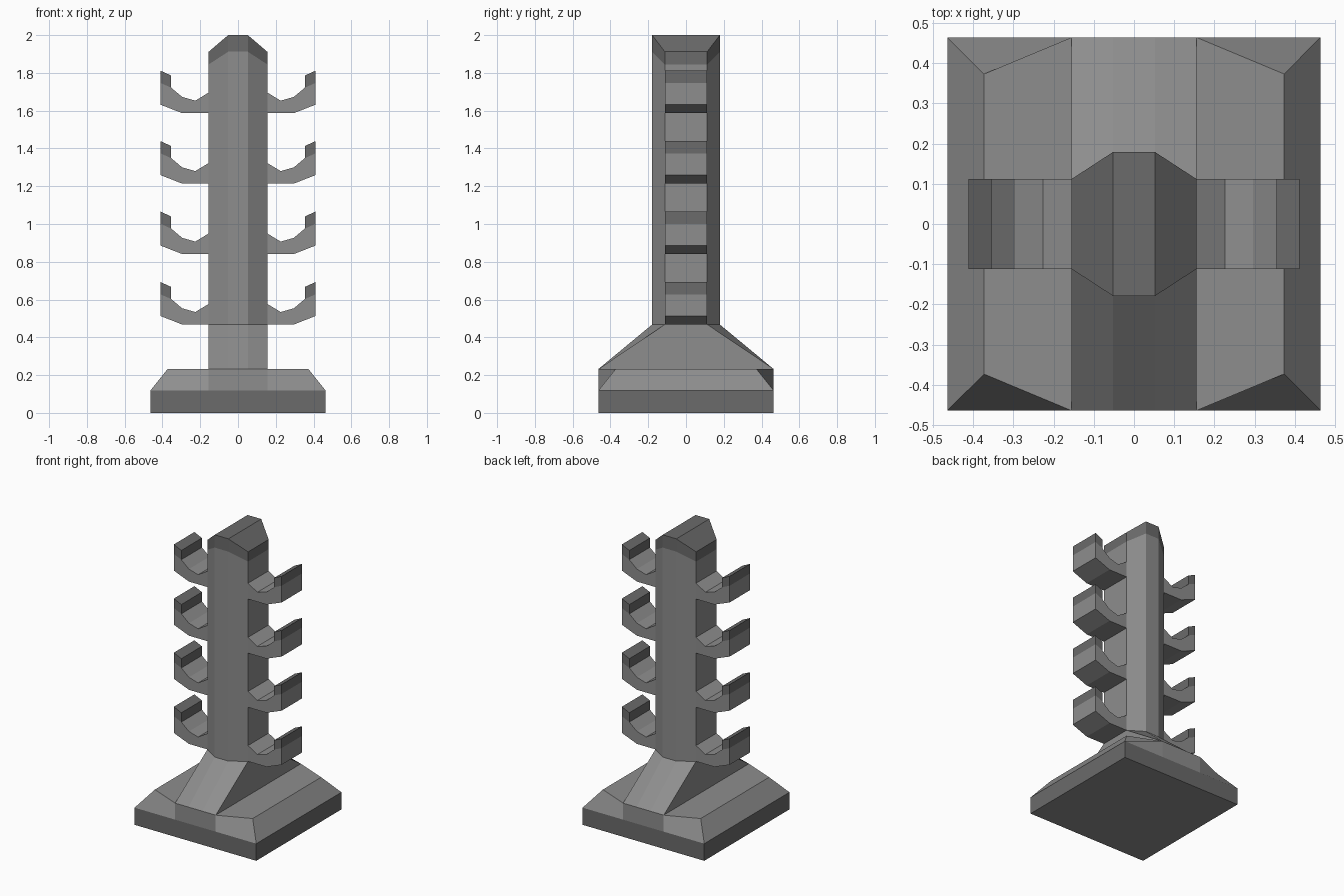
import bpy

if "Cube" in bpy.data.objects:
    bpy.data.objects.remove(bpy.data.objects["Cube"])


def material(name, v):
    m = bpy.data.materials.new(name)
    m.diffuse_color = (v, v, v, 1)
    m.use_nodes = True
    m.node_tree.nodes["Principled BSDF"].inputs["Base Color"].default_value = m.diffuse_color
    return m


BODY = material("mid_grey", 0.27)
DARK = material("dark_grey", 0.145)


def ring(quadrant):
    """Mirror the +x +y corner points (x, y, z) into a full counter-clockwise ring."""
    q, r = quadrant, quadrant[::-1]
    return (q + [(-x, y, z) for x, y, z in r]
            + [(-x, -y, z) for x, y, z in q]
            + [(x, -y, z) for x, y, z in r])


def make_object(name, verts, faces, dark=()):
    """Mesh object; faces whose index is in dark get the darker grey."""
    mesh = bpy.data.meshes.new(name)
    mesh.from_pydata(verts, [], faces)
    mesh.materials.append(BODY)
    mesh.materials.append(DARK)
    for i in dark:
        mesh.polygons[i].material_index = 1
    mesh.update()
    obj = bpy.data.objects.new(name, mesh)
    bpy.context.collection.objects.link(obj)
    return obj


def loft(name, quadrants, top_faces=(), bottom=False, dark_bands=(), dark_top=False):
    """Skin stacked rings; top_faces index into the last ring."""
    rings = [ring(q) for q in quadrants]
    n = len(rings[0])
    verts = [v for r in rings for v in r]
    faces = []
    for k in range(len(rings) - 1):
        for i in range(n):
            j = (i + 1) % n
            faces.append((k * n + i, k * n + j, (k + 1) * n + j, (k + 1) * n + i))
    dark = [k * n + i for k in dark_bands for i in range(n)]
    last = (len(rings) - 1) * n
    if dark_top:
        dark += range(len(faces), len(faces) + len(top_faces))
    faces += [tuple(last + i for i in f) for f in top_faces]
    if bottom:
        faces.append(tuple(reversed(range(n))))
    return make_object(name, verts, faces, dark)


HALF = 0.464          # base half width
DECK_Z = 0.232        # top of the base
NECK_Z = 0.468        # where the flared foot meets the post


def base_corner(c, z):
    return [(c, c, z), (0.155, HALF, z), (0.052, HALF, z)]


def post_corner(z_side, z_front):
    return [(0.155, 0.112, z_side), (0.052, 0.179, z_front)]


# Square base with dark rim and chamfered deck either side of the foot
loft("base",
     [base_corner(HALF, 0), base_corner(HALF, 0.118), base_corner(0.373, DECK_Z)],
     top_faces=[(0, 1, 10, 11), (4, 5, 6, 7)], bottom=True, dark_bands=[0])

# Foot flaring to the front and back edges of the base
loft("flared_foot",
     [[(0.155, HALF, DECK_Z), (0.052, HALF, DECK_Z)], post_corner(NECK_Z, NECK_Z)])

# Eight-sided post with a dark, sloped cap
loft("post",
     [post_corner(NECK_Z, NECK_Z), post_corner(1.845, 1.912), post_corner(1.912, 2.0)],
     top_faces=[(1, 2, 5, 6), (0, 1, 6, 7), (2, 3, 4, 5)],
     dark_bands=[1], dark_top=True)

# Hook profile (x, height above hook underside), from the post round to the post
profile = [(0.155, 0), (0.296, 0), (0.411, 0.045), (0.411, 0.16), (0.411, 0.225),
           (0.354, 0.199), (0.354, 0.135), (0.296, 0.086), (0.226, 0.066), (0.155, 0.109)]
n = len(profile)
verts = [(x, y, NECK_Z + z) for y in (-0.112, 0.112) for x, z in profile]
sides = [(0, 1, 2, 3, 6, 7, 8, 9), (3, 4, 5, 6)]      # arm, dark tip
faces = sides + [tuple(n + i for i in reversed(f)) for f in sides]
faces += [(i + 1, i, n + i, n + i + 1) for i in range(n - 1)]
hooks = make_object("hooks", verts, faces, dark=[1, 3, 7, 8, 9])

# Four tiers, mirrored to both sides
tiers = hooks.modifiers.new("tiers", 'ARRAY')
tiers.count = 4
tiers.use_relative_offset = False
tiers.use_constant_offset = True
tiers.constant_offset_displace = (0, 0, 0.373)
both = hooks.modifiers.new("both_sides", 'MIRROR')
both.use_axis = (True, False, False)
